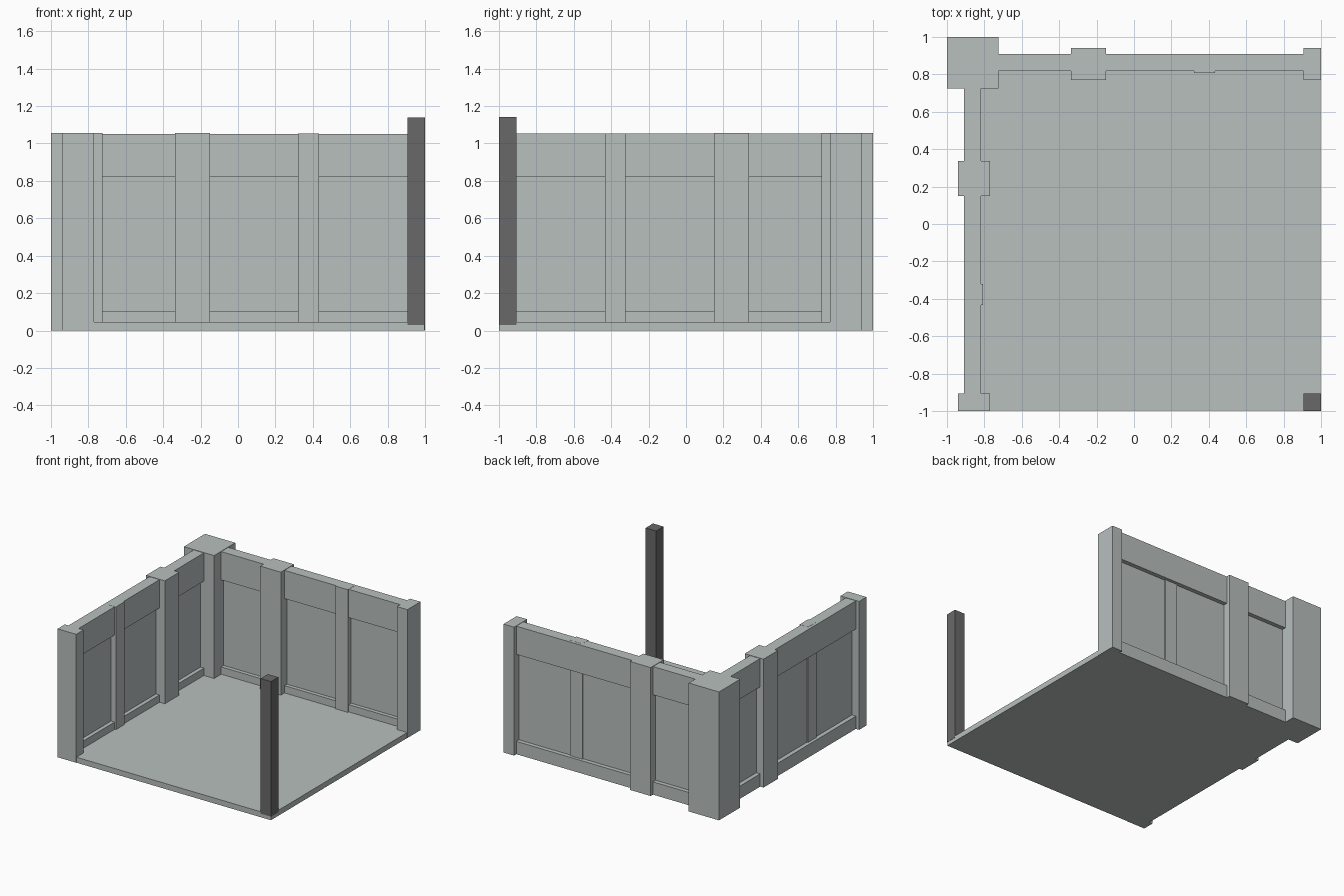
import bpy
import bmesh

cube = bpy.data.objects.get("Cube")
if cube:
    bpy.data.objects.remove(cube, do_unlink=True)


def make_material(name, rgb):
    mat = bpy.data.materials.new(name)
    mat.use_nodes = True
    mat.diffuse_color = (*rgb, 1)
    mat.node_tree.nodes["Principled BSDF"].inputs["Base Color"].default_value = (*rgb, 1)
    return mat


PALE = make_material("pale_grey", (0.48, 0.525, 0.515))
DARK = make_material("dark_grey", (0.141, 0.141, 0.141))


def box(name, xs, ys, zs, mat=PALE):
    """Axis-aligned box given its x, y and z ranges."""
    bm = bmesh.new()
    bmesh.ops.create_cube(bm, size=1)
    for v in bm.verts:
        v.co = [r[0] if c < 0 else r[1] for c, r in zip(v.co, (xs, ys, zs))]
    mesh = bpy.data.meshes.new(name)
    bm.to_mesh(mesh)
    bm.free()
    mesh.materials.append(mat)
    obj = bpy.data.objects.new(name, mesh)
    bpy.context.collection.objects.link(obj)
    return obj


TOP = 1.055
RAIL_TOP = 1.052

# Floor slab, corner pier and free-standing post
box("floor", (-0.9, 0.998), (-0.998, 0.9), (0, 0.045))
box("corner_pier", (-1, -0.725), (0.725, 1), (0, TOP))
box("free_post", (0.905, 1), (-1, -0.905), (0.03, 1.14), DARK)

# Wall parts: range along the wall, range across it, range in height
WALL_PARTS = {
    "panel": ((-0.8, 0.95), (0.85, 0.875), (0.02, 1.0)),
    "top_rail": ((-0.8, 0.95), (0.818, 0.91), (0.82, RAIL_TOP)),
    "bottom_rail": ((-0.8, 0.95), (0.818, 0.91), (0, 0.105)),
    "batten": ((0.322, 0.433), (0.807, 0.885), (0.02, RAIL_TOP + 0.001)),
    "middle_pilaster": ((-0.337, -0.15), (0.77, 0.94), (0, TOP)),
    "end_pilaster": ((0.905, 1), (0.77, 0.94), (0, TOP)),
}


def mirrored(r):
    return (-r[1], -r[0])


# The two walls mirror each other across the diagonal through the pier
for part, (along, across, height) in WALL_PARTS.items():
    box("back_wall_" + part, along, across, height)
    box("side_wall_" + part, mirrored(across), mirrored(along), height)
